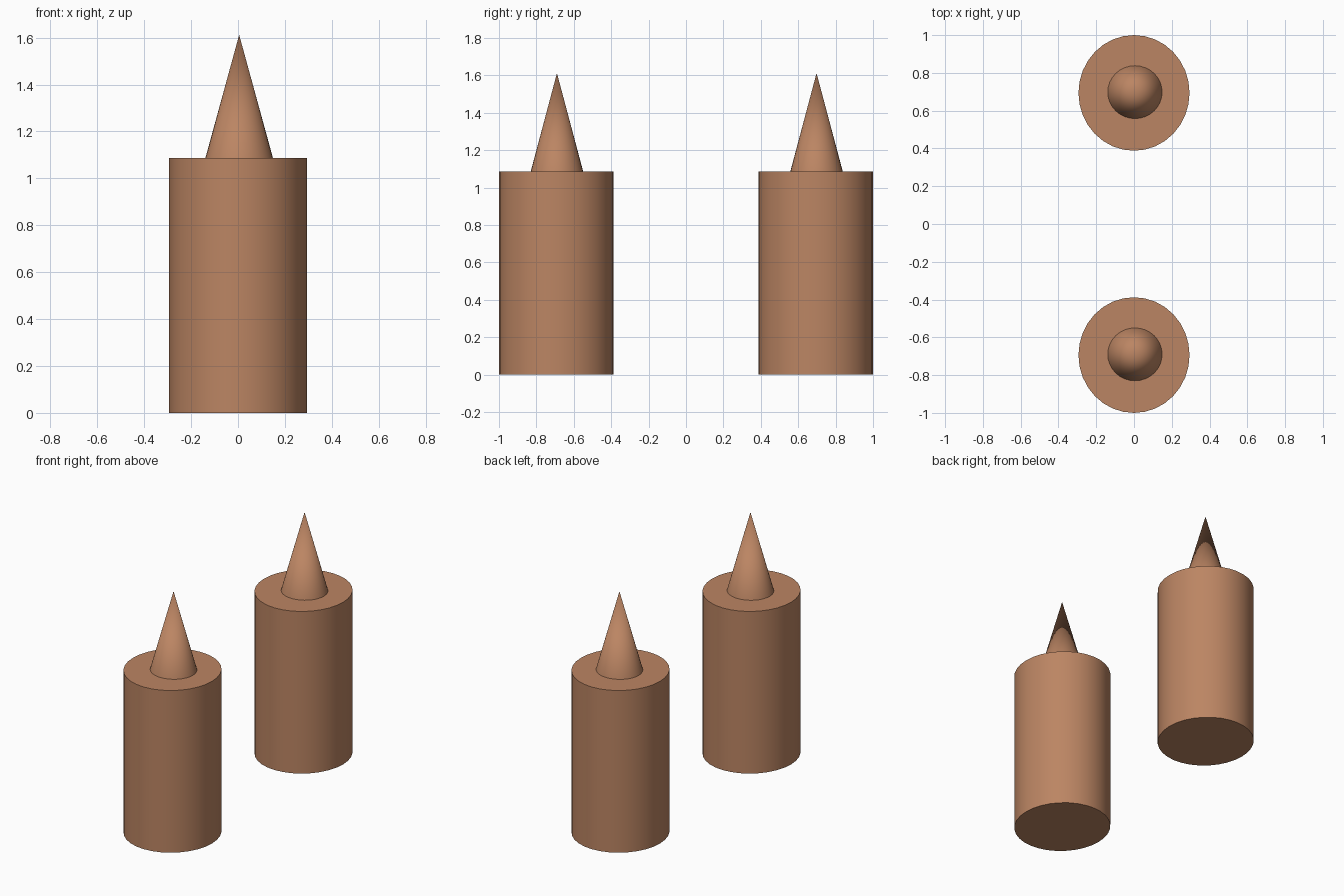
import bpy

if "Cube" in bpy.data.objects:
    bpy.data.objects.remove(bpy.data.objects["Cube"])

wax = bpy.data.materials.new("warm_brown")
wax.diffuse_color = (0.5, 0.235, 0.125, 1)
wax.use_nodes = True
wax.node_tree.nodes["Principled BSDF"].inputs["Base Color"].default_value = wax.diffuse_color

BODY_H, TIP_Z = 1.087, 1.612


def finish(name, scale):
    ob = bpy.context.object
    ob.name = name
    ob.scale = scale
    bpy.ops.object.transform_apply(location=False, rotation=False, scale=True)
    bpy.ops.object.shade_smooth_by_angle()
    ob.data.materials.append(wax)
    return ob


# Two identical posts, each a cylinder body with a pointed cone on top
for side, y in (("front", -0.694), ("back", 0.694)):
    bpy.ops.mesh.primitive_cylinder_add(vertices=32, radius=1, depth=BODY_H,
                                        location=(0, y, BODY_H / 2))
    finish(side + "_body", (0.294, 0.306, 1))

    bpy.ops.mesh.primitive_cone_add(vertices=32, radius1=1, radius2=0,
                                    depth=TIP_Z - BODY_H,
                                    location=(0.005, y + 0.004, (TIP_Z + BODY_H) / 2))
    finish(side + "_spike", (0.144, 0.14, 1))
